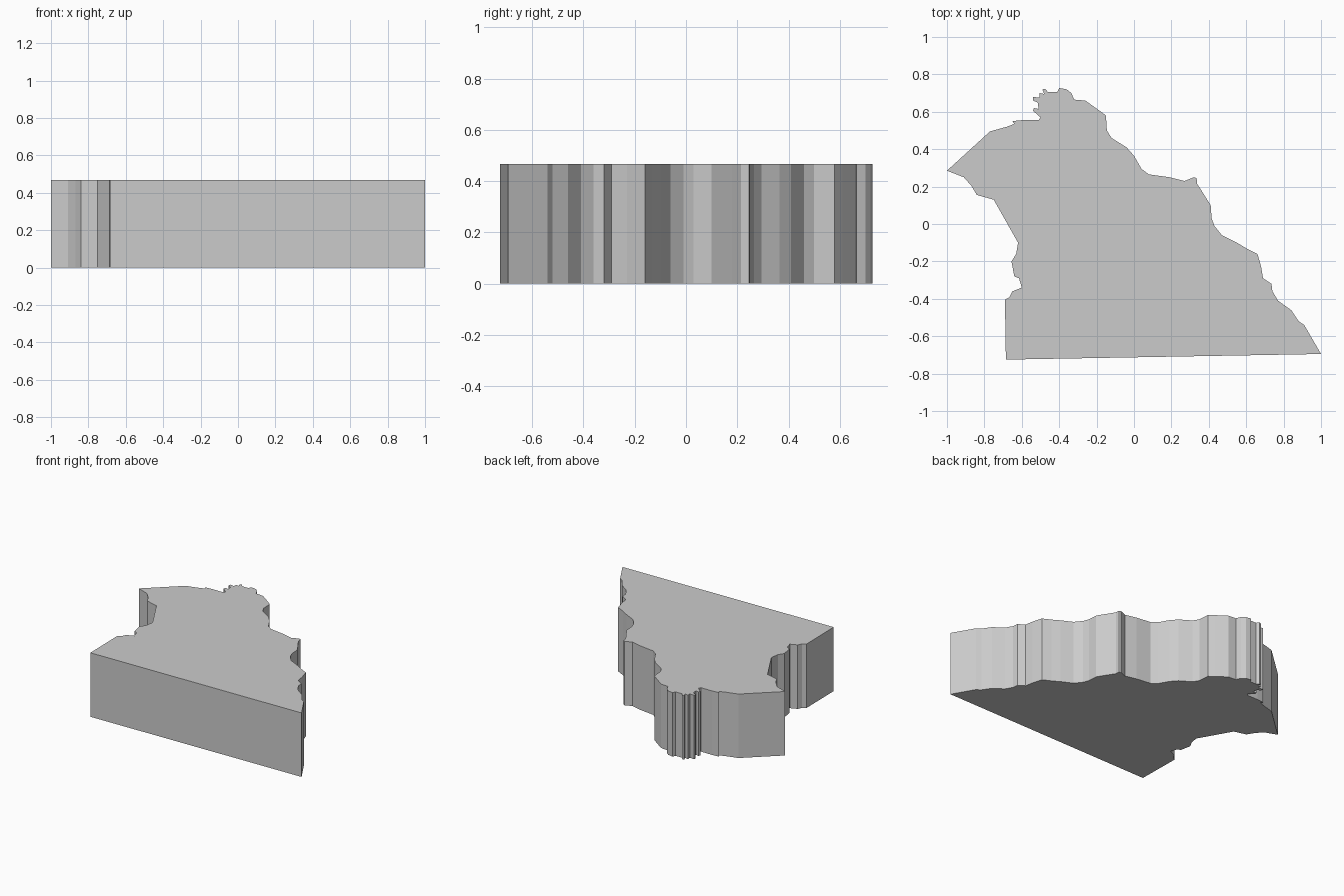
import bpy, bmesh

HEIGHT = 0.467

# Plan outline, counter-clockwise, grouped by side
front = [(-.685, -.725), (1, -.695)]
right = [(.91, -.54), (.88, -.52), (.84, -.46), (.77, -.41), (.74, -.36), (.735, -.32),
         (.69, -.29), (.68, -.23), (.66, -.16), (.60, -.13), (.55, -.10), (.47, -.06),
         (.43, -.01), (.415, .03), (.41, .10), (.36, .18), (.337, .215), (.335, .245),
         (.32, .25), (.27, .23), (.19, .25), (.08, .265), (.04, .295), (0, .365),
         (-.04, .41), (-.12, .46), (-.145, .50), (-.15, .58), (-.19, .61)]
back = [(-.26, .66), (-.32, .665), (-.335, .70), (-.36, .72), (-.40, .727), (-.41, .705),
        (-.46, .705), (-.475, .723), (-.49, .72), (-.48, .695), (-.505, .70), (-.505, .675),
        (-.54, .68), (-.54, .66), (-.515, .65), (-.51, .615), (-.535, .62), (-.54, .605),
        (-.50, .57), (-.51, .555), (-.60, .555), (-.65, .55), (-.64, .535), (-.68, .52),
        (-.77, .495)]
left = [(-1, .285), (-.91, .25), (-.87, .205), (-.84, .155), (-.75, .13), (-.62, -.10),
        (-.63, -.16), (-.655, -.20), (-.64, -.28), (-.615, -.29), (-.60, -.34),
        (-.65, -.36), (-.665, -.39), (-.69, -.405)]

# Extrude the outline into a solid slab
bm = bmesh.new()
base = bm.faces.new([bm.verts.new((x, y, 0)) for x, y in front + right + back + left])
top = bmesh.ops.extrude_face_region(bm, geom=[base], use_keep_orig=True)
bmesh.ops.translate(bm, vec=(0, 0, HEIGHT),
                    verts=[g for g in top["geom"] if isinstance(g, bmesh.types.BMVert)])
bmesh.ops.recalc_face_normals(bm, faces=bm.faces)

mesh = bpy.data.meshes.new("region_slab")
bm.to_mesh(mesh)
bm.free()
bpy.context.collection.objects.link(bpy.data.objects.new("region_slab", mesh))
